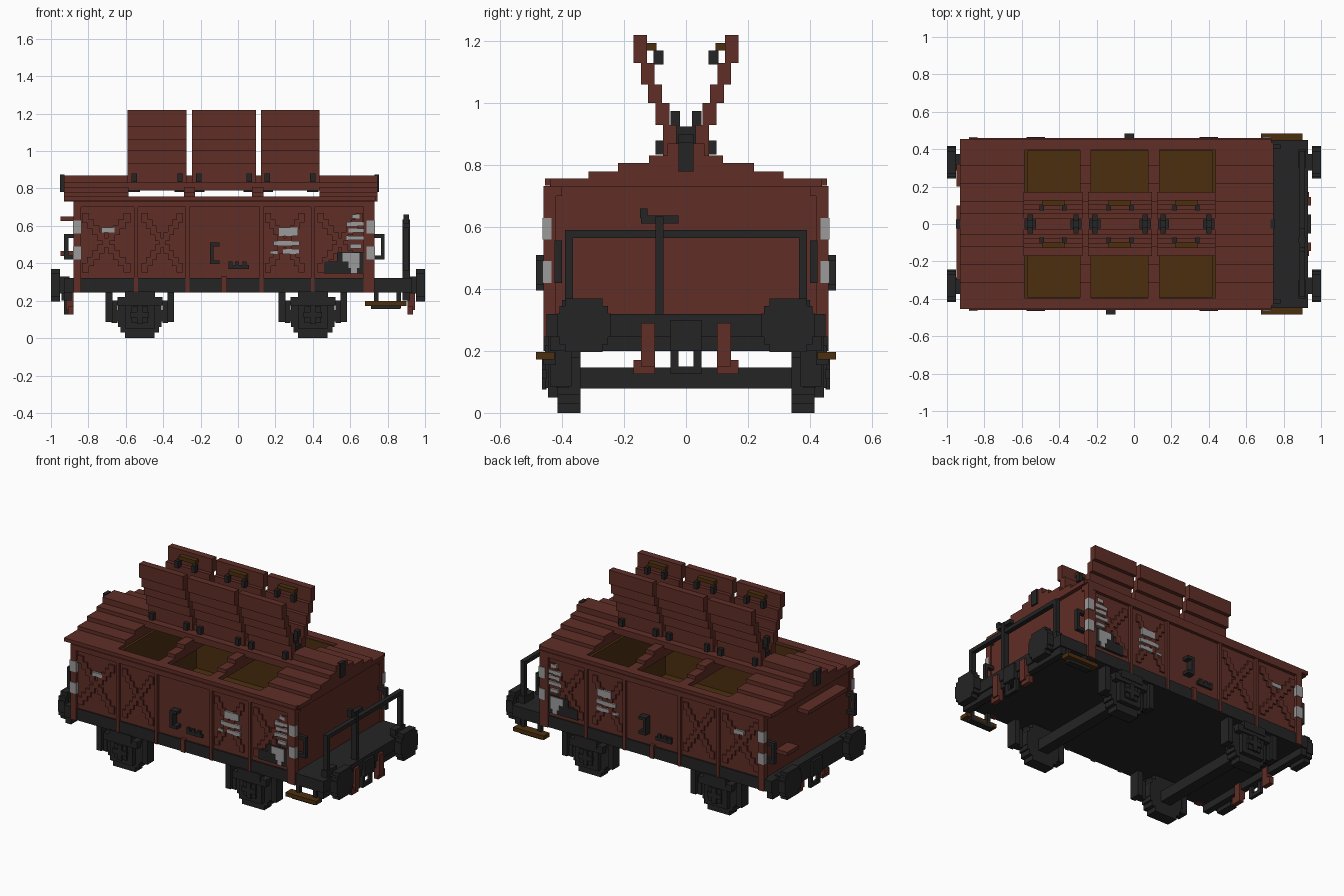
import bpy, bmesh, math
from mathutils import Matrix, Vector

cube = bpy.data.objects.get("Cube")
if cube:
    bpy.data.objects.remove(cube, do_unlink=True)


def material(name, color):
    mat = bpy.data.materials.new(name)
    mat.use_nodes = True
    mat.diffuse_color = (*color, 1)
    mat.node_tree.nodes["Principled BSDF"].inputs["Base Color"].default_value = (*color, 1)
    return mat


RED = material("oxide red", (.115, .027, .019))
DARK = material("charcoal", (.018, .018, .018))
BROWN = material("dark brown", (.072, .028, .005))
WHITE = material("chalk grey", (.33, .33, .33))


def part(name, mat, boxes):
    """Join boxes given as (x0, x1, y0, y1, z0, z1) into one object."""
    bm = bmesh.new()
    for x0, x1, y0, y1, z0, z1 in boxes:
        middle = Vector((x0 + x1, y0 + y1, z0 + z1)) / 2
        size = Matrix.Diagonal((x1 - x0, y1 - y0, z1 - z0, 1))
        bmesh.ops.create_cube(bm, size=1, matrix=Matrix.Translation(middle) @ size)
    mesh = bpy.data.meshes.new(name)
    bm.to_mesh(mesh)
    bm.free()
    mesh.materials.append(mat)
    obj = bpy.data.objects.new(name, mesh)
    bpy.context.collection.objects.link(obj)
    return obj


def both(boxes):
    """Boxes plus their mirror images across y = 0."""
    boxes = list(boxes)
    return boxes + [(a, b, -d, -c, e, f) for a, b, c, d, e, f in boxes]


def stepped_disc(radius, rows):
    """Rows (half width, low, high) of a blocky disc."""
    step = 2 * radius / rows
    for i in range(rows):
        low = -radius + i * step
        inner = min(abs(low), abs(low + step))
        yield math.sqrt(radius ** 2 - inner ** 2), low, low + step


# Underframe and end platform
part("underframe", DARK, [(-.93, .93, -.45, .45, .245, .32)])
part("end_beams", DARK, [(s - .02, s + .02, -.44, .44, .2, .32) for s in (-.91, .9)])

# Hollow body
FRONT, BACK = -.87, .72
part("side_walls", RED, both([(FRONT, BACK, .4, .44, .32, .74)]))
part("end_walls", RED, [(FRONT, FRONT + .04, -.44, .44, .32, .74),
                        (BACK - .04, BACK, -.44, .44, .32, .74)])
part("hopper_lining", BROWN, both([(-.57, .42, .39, .4, .32, .74)]) + [
    (-.59, -.57, -.4, .4, .32, .74), (.42, .44, -.4, .4, .32, .74),
    (-.57, .42, -.4, .4, .32, .335)])

# Wall posts, top rails and diagonal braces
part("corner_posts", RED, both([(x - .02, x + .02, .42, .46, .245, .73) for x in (-.86, .71)]))
part("wall_posts", RED, both([(x - .01, x + .01, .43, .457, .245, .73)
                              for x in (-.545, -.27, .125, .4, .68)]))
part("short_posts", RED, both([(-.09, -.06, .43, .46, .245, .33)]))
part("top_rails", RED, both([(-.88, .73, .4, .46, .7, .733)]))
braces = []
for x0, x1 in ((-.83, -.58), (-.51, -.3), (.15, .35), (.43, .66)):
    n = 9
    w, h = (x1 - x0) / n, .3 / n
    for i in range(n):
        for j in (i, n - 1 - i):
            braces.append((x0 + j * w - .005, x0 + (j + 1) * w + .005, .43, .45,
                           .36 + i * h - .008, .36 + (i + 1) * h + .008))
part("diagonal_braces", RED, both(braces))

# Stepped roof: closed ends, ribs between the openings, and the ridge
STEPS = ((.46, .735), (.437, .757), (.315, .78), (.22, .807), (.12, .832), (.06, .87))


def roof(x0, x1, low):
    return [(x0, x1, -y, y, low, z) for y, z in STEPS[1:] if z > low]


part("roof_left_end", RED, roof(-.93, -.585, .73))
part("roof_right_end", RED, roof(.435, .745, .73))
part("roof_edge_strips", RED, both([(-.93, .735, .395, .455, .735, .757)]))
for i, x in enumerate((-.26, .105)):
    part(f"roof_rib_{i + 1}", RED, roof(x - .03, x + .03, .73))
part("roof_ridge", RED, [(-.585, .435, -.12, .12, .79, .832), (-.585, .435, -.05, .05, .79, .87)])
part("ridge_end_caps", DARK, [(x - .012, x + .012, -.025, .025, .78, .875) for x in (-.94, .742)])

# Six raised hatches, leaning outwards in board steps
LEAN = ((.83, .93), (.93, 1), (1, 1.06), (1.06, 1.13), (1.13, 1.22))
HATCHES = ((-.59, -.275), (-.245, .095), (.122, .435))
for n, (x0, x1) in enumerate(HATCHES):
    boards = [(x0, x1, .03 + i * .024, .074 + i * .024, low, high)
              for i, (low, high) in enumerate(LEAN)]
    part(f"hatch_pair_{n + 1}", RED, both(boards))
    mid = (x0 + x1) / 2
    part(f"hatch_handles_{n + 1}", BROWN, both([(mid - .06, mid + .06, .095, .13, 1.17, 1.195)]))
    part(f"hatch_stops_{n + 1}", DARK, both(
        [(x - .012, x + .012, .072, .105, 1.125, 1.17) for x in (mid - .06, mid + .06)]))
    # Hinges and ridge posts near each hatch edge
    edges = (x0 + .035, x1 - .035)
    part(f"hatch_hinges_{n + 1}", DARK, both(
        [(x - .014, x + .014, .07, .098, .835, .88) for x in edges] +
        [(x - .014, x + .014, .02, .05, .925, .975) for x in edges]))
    part(f"ridge_posts_{n + 1}", DARK,
         [(x - .03, x + .03, -.025, .025, .78, .9) for x in edges] +
         [(x - .015, x + .015, -.035, .035, .8, .925) for x in edges])

# Wheels, axles, springs and brake hangers
for name, cx in (("left", -.525), ("right", .4)):
    part(f"{name}_wheels", DARK, both(
        [(cx - w, cx + w, .34, .415, .12 + a, .12 + b) for w, a, b in stepped_disc(.12, 8)]))
    part(f"{name}_axle", DARK, [(cx - .035, cx + .035, -.36, .36, .078, .147)])
    part(f"{name}_axle_boxes", DARK, both([
        (cx - .08, cx + .08, .41, .445, .05, .2), (cx - .045, cx + .045, .44, .455, .08, .17),
        (cx - .015, cx + .015, .45, .465, .075, .175), (cx - .05, cx + .05, .45, .465, .11, .14)]))
    part(f"{name}_springs", DARK, both([
        (cx - .08, cx + .08, .4, .46, .2, .25), (cx - .12, cx + .12, .4, .455, .175, .22)]))
    part(f"{name}_hangers", DARK, both(
        [(cx + s * .165 - .018, cx + s * .165 + .018, .37, .44, .085, .25) for s in (-1, 1)] +
        [(cx + s * .135 - .015, cx + s * .135 + .015, .38, .42, .08, .2) for s in (-1, 1)]))

# Buffers, coupling hooks and hoses
for name, s in (("left", -1), ("right", 1)):
    def span(a, b):
        return (a, b) if s > 0 else (-b, -a)
    part(f"{name}_buffers", DARK, both(
        [(*span(.953, 1), .33 - w, .33 + w, .283 + a, .283 + b)
         for w, a, b in stepped_disc(.087, 7)] +
        [(*span(.9, .96), .285, .375, .238, .328)]))
    part(f"{name}_coupling", DARK, [
        (*span(.9, .945), -.05, .05, .2, .3), (*span(.91, .93), -.05, -.025, .125, .2),
        (*span(.91, .93), .025, .05, .125, .2), (*span(.91, .93), -.05, .05, .125, .15)])
    start = .905 if s > 0 else .88
    part(f"{name}_hoses", RED, both([
        (*span(start, start + .04), .1, .145, .15, .29),
        (*span(start, start + .03), .1, .17, .125, .17)]))

# Footboards below the platform
part("footboards", BROWN, both([(.68, .9, .425, .485, .172, .197)]))
part("footboard_brackets", DARK, both([(.71, .87, .42, .46, .155, .174)] + [
    (x - .012, x + .012, .42, .445, .16, .25) for x in (.74, .86)]))

# Platform railing and brake crank
part("platform_railing", DARK, [(.885, .915, -.39, .39, .565, .59)] + both([
    (.885, .915, .365, .39, .32, .59), (.88, .92, .3, .4, .3, .365)]))
part("brake_crank", DARK, [
    (.88, .92, -.098, -.072, .3, .635), (.885, .915, -.145, -.025, .612, .637),
    (.885, .915, -.148, -.124, .63, .66)])

# Corner handrails and left end ledges
rails = []
for wall, tip in ((.72, .783), (-.87, -.93)):
    lo, hi = min(wall, tip), max(wall, tip)
    rails += [(lo, hi, .4, .425, z, z + .022) for z in (.42, .535)]
    rails.append((min(tip, tip * .975), max(tip, tip * .975), .4, .425, .42, .557))
part("corner_handrails", DARK, both(rails))
part("end_ledges", RED, [(-.95, -.86, -.3, .1, .625, .65), (-.95, -.86, .2, .32, .44, .465)])

# Chalk-coloured panels and dark plates on both sides
panels = [(-.73, -.66, .565, .59), (.22, .32, .545, .59), (.19, .33, .495, .52),
          (.24, .33, .45, .475), (.17, .21, .45, .465)]
panels += [(.58 + d, .68 - d, z, z + .022) for d, z in
           ((.03, .64), (0, .6), (.01, .565), (0, .525), (.02, .48))]
part("side_panels", WHITE, both([(a, b, .435, .453, c, d) for a, b, c, d in panels]))
part("dark_plates", DARK, both([(.46, .675, .435, .454, .345, .41), (.53, .675, .435, .454, .4, .46)]))
part("plate_marks", WHITE, both([
    (.56, .65, .44, .459, .41, .455), (.59, .65, .44, .459, .375, .415), (.605, .635, .44, .459, .345, .38)]))
part("corner_marks", WHITE, both([
    (x - .023, x + .023, .435, .464, z, z + .07) for x in (-.86, .71) for z in (.42, .56)]))


# Raised dark brackets and small fittings, placed differently on each side
def fittings(name, x, bar, side):
    boxes = [(x, x + .02, .43, .485, .395, .51), (x, x + .05, .43, .485, .395, .415),
             (x, x + .05, .43, .485, .49, .51), (bar, bar + .11, .43, .455, .37, .39)]
    boxes += [(bar + d, bar + d + .02, .43, .455, .38, .41) for d in (0, .035, .075)]
    part(name, DARK, [b if side > 0 else (*b[:2], -b[3], -b[2], *b[4:]) for b in boxes])


fittings("front_fittings", -.15, -.05, -1)
fittings("back_fittings", -.05, -.21, 1)
